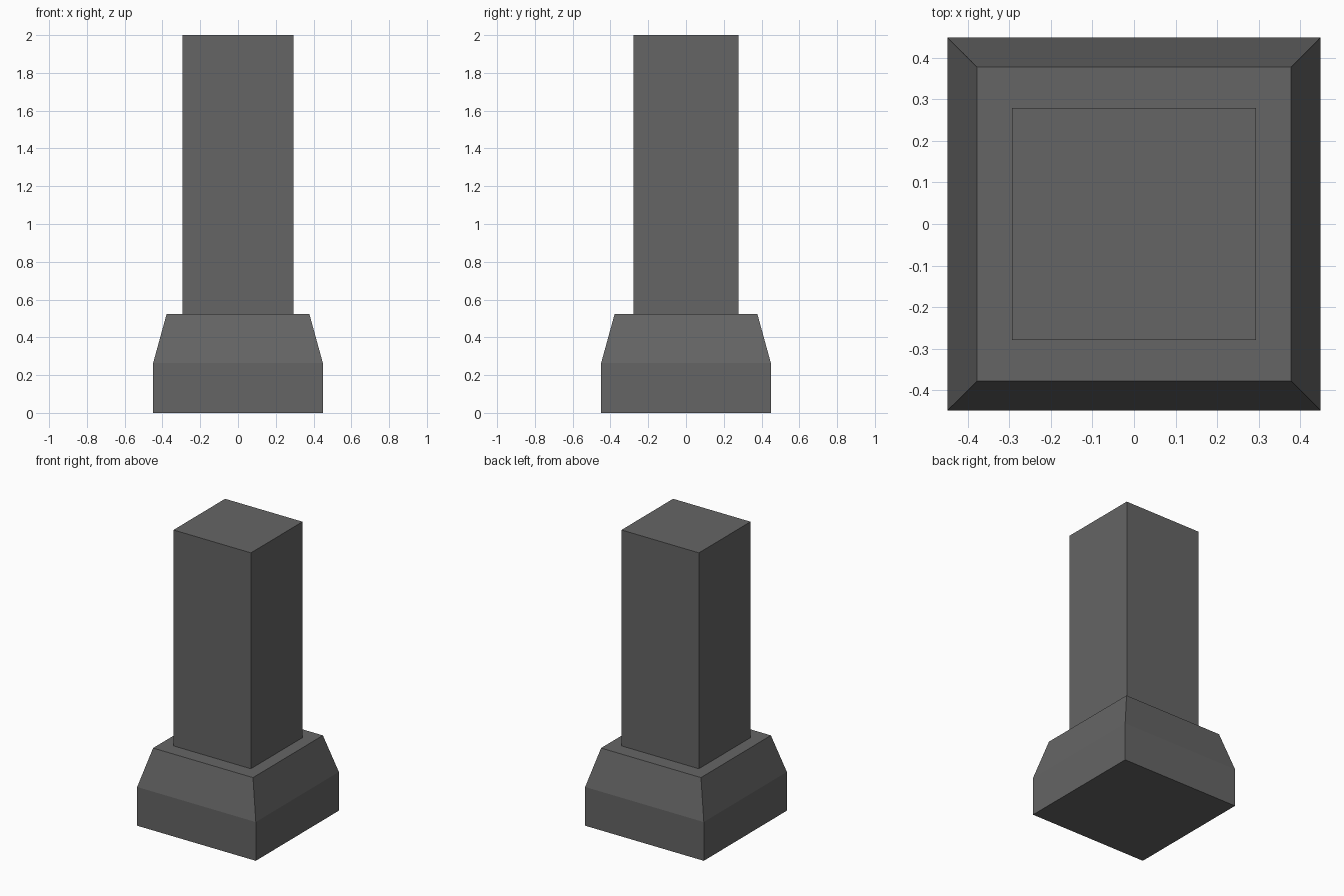
import bpy
import bmesh

if "Cube" in bpy.data.objects:
    bpy.data.objects.remove(bpy.data.objects["Cube"])

# One flat grey for the whole model
stone = bpy.data.materials.new("dark_grey")
stone.diffuse_color = (0.13, 0.13, 0.13, 1.0)
stone.use_nodes = True
stone.node_tree.nodes["Principled BSDF"].inputs["Base Color"].default_value = stone.diffuse_color


def stacked_block(name, sections):
    """Solid made of rectangular sections (half_x, half_y, z), bottom to top."""
    bm = bmesh.new()
    rings = []
    for hx, hy, z in sections:
        corners = ((-hx, -hy), (hx, -hy), (hx, hy), (-hx, hy))
        rings.append([bm.verts.new((x, y, z)) for x, y in corners])
    for low, high in zip(rings, rings[1:]):
        for i in range(4):
            j = (i + 1) % 4
            bm.faces.new((low[i], low[j], high[j], high[i]))
    bm.faces.new(rings[0][::-1])
    bm.faces.new(rings[-1])
    mesh = bpy.data.meshes.new(name)
    bm.to_mesh(mesh)
    bm.free()
    mesh.materials.append(stone)
    obj = bpy.data.objects.new(name, mesh)
    bpy.context.collection.objects.link(obj)
    return obj


# Square plinth with a sloped upper half
stacked_block("plinth", [(0.449, 0.449, 0.0),
                         (0.449, 0.449, 0.265),
                         (0.378, 0.378, 0.523)])

# Slightly oblong shaft standing on the plinth
stacked_block("shaft", [(0.293, 0.279, 0.523),
                        (0.293, 0.279, 2.0)])
